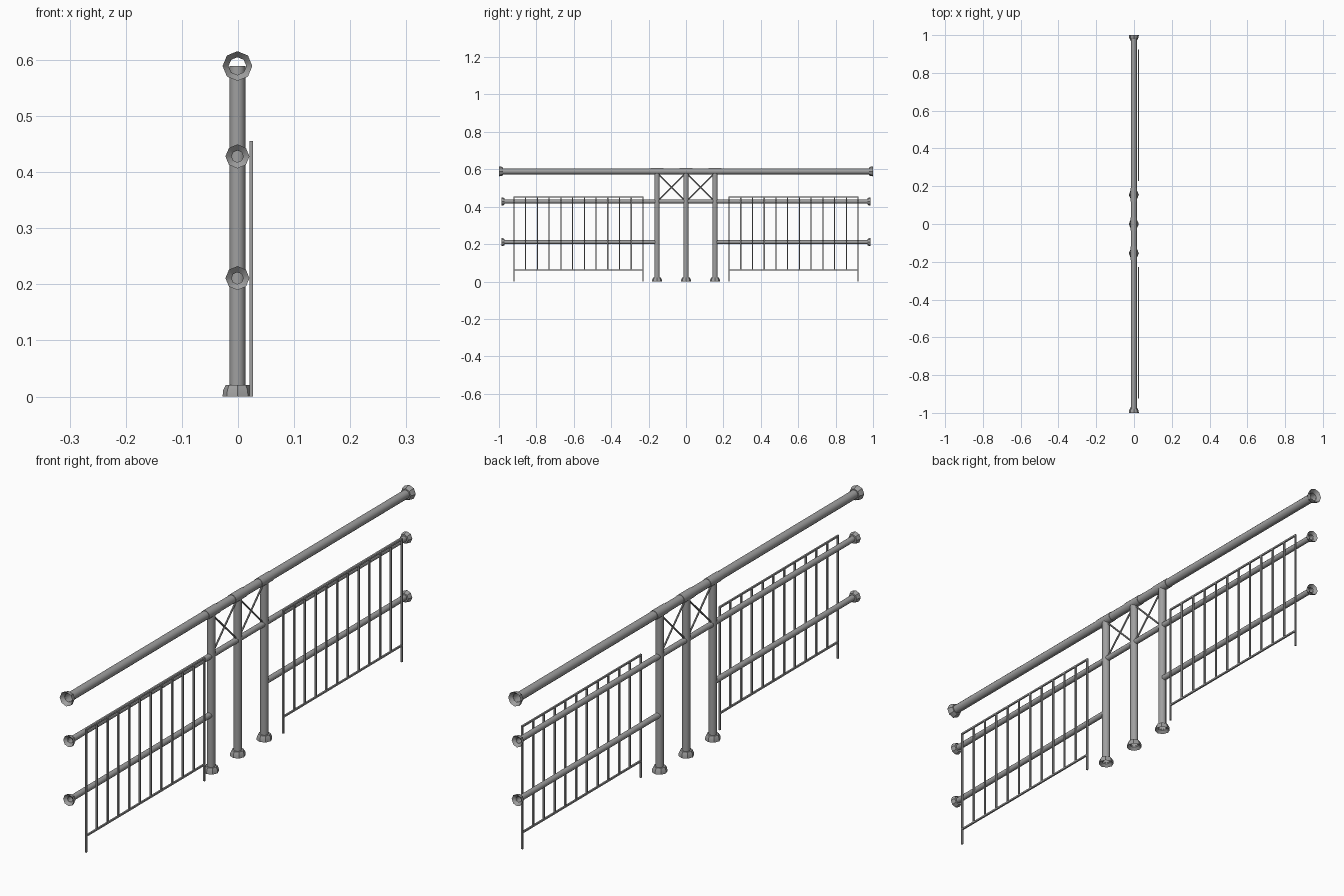
import bpy, bmesh, math
from mathutils import Vector, Matrix

cube = bpy.data.objects.get("Cube")
if cube:
    bpy.data.objects.remove(cube, do_unlink=True)

steel = bpy.data.materials.new("grey_steel")
steel.use_nodes = True
GREY = (0.35, 0.35, 0.35, 1)
steel.diffuse_color = GREY
steel.node_tree.nodes["Principled BSDF"].inputs["Base Color"].default_value = GREY

X0 = -0.001          # plane of posts and rails
PANEL_X = 0.0238     # plane of the bar panels
TOP_Z, MID_Z, LOW_Z = 0.589, 0.428, 0.211
POST_Y = 0.155


def finish(name, bm):
    bmesh.ops.recalc_face_normals(bm, faces=bm.faces)
    mesh = bpy.data.meshes.new(name)
    bm.to_mesh(mesh)
    bm.free()
    mesh.materials.append(steel)
    ob = bpy.data.objects.new(name, mesh)
    bpy.context.collection.objects.link(ob)
    bpy.context.view_layer.objects.active = ob
    ob.select_set(True)
    bpy.ops.object.shade_smooth_by_angle(angle=math.radians(38))
    ob.select_set(False)
    return ob


def lathe(name, origin, direction, profile, sides, closed=False):
    """Spin (radius, distance) pairs about an axis."""
    bm = bmesh.new()
    d = Vector(direction).normalized()
    mat = Matrix.Translation(origin) @ d.to_track_quat('Z', 'Y').to_matrix().to_4x4()
    rings = []
    for r, t in profile:
        angles = [2 * math.pi * i / sides for i in range(sides)]
        rings.append([bm.verts.new(mat @ Vector((r * math.cos(a), r * math.sin(a), t))) for a in angles])
    pairs = list(zip(rings, rings[1:]))
    if closed:
        pairs.append((rings[-1], rings[0]))
    for a, b in pairs:
        for i in range(sides):
            j = (i + 1) % sides
            bm.faces.new((a[i], a[j], b[j], b[i]))
    return finish(name, bm)


def pipe(name, start, end, r, sides=12):
    start, end = Vector(start), Vector(end)
    length = (end - start).length
    return lathe(name, start, end - start, [(r, 0), (r, length)], sides)


def flange(name, origin, direction, rim, bore, depth):
    """Octagonal cup opening at the origin, its back facing along direction."""
    profile = [(rim, 0), (rim * 0.96, depth * 0.55), (rim * 0.78, depth),
               (bore, depth), (bore, depth * 0.6)]
    return lathe(name, origin, direction, profile, 8, closed=True)


def bars(name, boxes):
    """Join several (centre, size) boxes into one object."""
    bm = bmesh.new()
    for centre, size in boxes:
        m = Matrix.Translation(centre) @ Matrix.Diagonal((*size, 1))
        bmesh.ops.create_cube(bm, size=1, matrix=m)
    return finish(name, bm)


# Posts, feet and the sleeves that carry the handrail
for label, y in (("front", -POST_Y), ("middle", 0), ("back", POST_Y)):
    pipe(label + "_post", (X0, y, 0.008), (X0, y, TOP_Z), 0.0143)
    flange(label + "_foot", (X0, y, 0), (0, 0, 1), 0.0265, 0.0143, 0.021)
    lathe(label + "_sleeve", (X0, y - 0.035, TOP_Z), (0, 1, 0),
          [(0.0158, 0), (0.0175, 0), (0.0175, 0.07), (0.0158, 0.07)], 12)

# Rails
pipe("handrail", (X0, -0.988, TOP_Z), (X0, 0.988, TOP_Z), 0.0158)
pipe("middle_rail", (X0, -0.978, MID_Z), (X0, 0.978, MID_Z), 0.0105)

for label, s in (("front", -1), ("back", 1)):
    pipe(label + "_lower_rail", (X0, s * 0.978, LOW_Z), (X0, s * POST_Y, LOW_Z), 0.0105)

    # End flanges
    flange(label + "_handrail_end", (X0, s, TOP_Z), (0, -s, 0), 0.0265, 0.0158, 0.021)
    for part, z in (("middle", MID_Z), ("lower", LOW_Z)):
        flange(f"{label}_{part}_rail_end", (X0, s * 0.987, z), (0, -s, 0), 0.0214, 0.0105, 0.017)

    # Crossed braces between neighbouring posts
    for part, z1, z2 in (("rising", 0.436, 0.572), ("falling", 0.572, 0.436)):
        pipe(f"{label}_{part}_brace", (X0, s * 0.01, z1), (X0, s * 0.145, z2), 0.0033, 8)

    # Bar panel: the two end bars reach the ground
    w, near, far, low, high = 0.006, 0.23, 0.92, 0.061, 0.452
    mid_y = s * (near + far) / 2
    boxes = [((PANEL_X, mid_y, z), (w, far - near, w)) for z in (low, high)]
    count = 12
    for i in range(count):
        y = s * (near + (far - near) * i / (count - 1))
        bottom = 0 if i in (0, count - 1) else low
        top = high + w / 2 if i in (0, count - 1) else high
        boxes.append(((PANEL_X, y, (bottom + top) / 2), (w, w, top - bottom)))
    bars(label + "_bar_panel", boxes)
